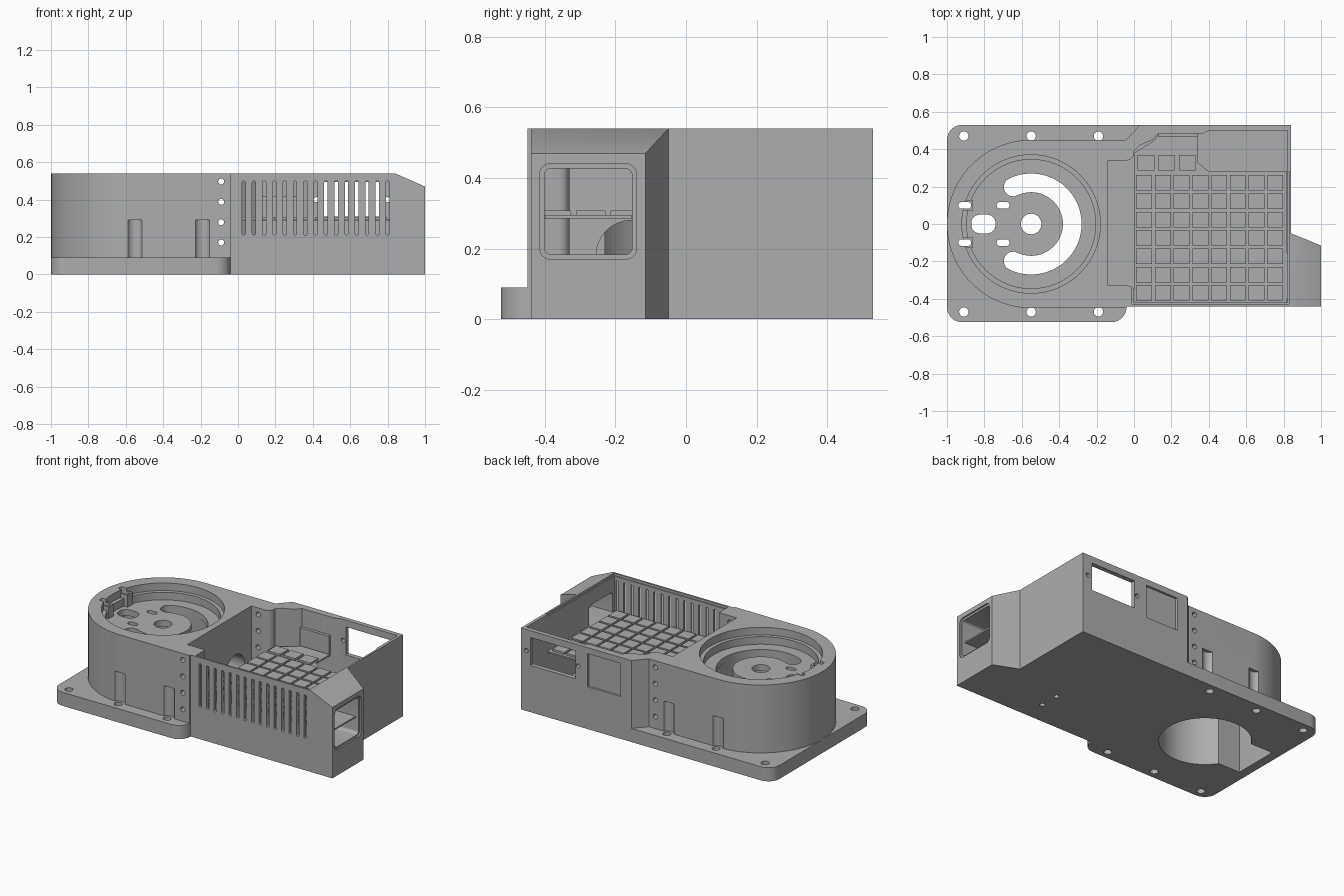
import bpy, bmesh
from math import sin, cos, radians

cube = bpy.data.objects.get("Cube")
if cube:
    bpy.data.objects.remove(cube)

grey = bpy.data.materials.new("plain grey")
grey.use_nodes = True
COLOUR = (0.42, 0.42, 0.42, 1)
grey.diffuse_color = COLOUR
grey.node_tree.nodes["Principled BSDF"].inputs["Base Color"].default_value = COLOUR

TOP = 0.54
CX = -0.55  # centre of the round end


def arc(cx, cy, r, a0, a1, n):
    steps = [radians(a0 + (a1 - a0) * i / n) for i in range(n + 1)]
    return [(cx + r * cos(a), cy + r * sin(a)) for a in steps]


def circle(cx, cy, r, n=32):
    return arc(cx, cy, r, 0, 360, n)[:-1]


def rect(x0, y0, x1, y1):
    return [(x0, y0), (x1, y0), (x1, y1), (x0, y1)]


def rounded(x0, y0, x1, y1, r, n=6):
    return (arc(x1 - r, y1 - r, r, 0, 90, n) + arc(x0 + r, y1 - r, r, 90, 180, n)
            + arc(x0 + r, y0 + r, r, 180, 270, n) + arc(x1 - r, y0 + r, r, 270, 360, n))


def prism(name, outline, low, high, axis="z"):
    """Extrude a flat outline along one axis."""
    place = {"x": lambda u, v, w: (w, u, v),
             "y": lambda u, v, w: (u, w, v),
             "z": lambda u, v, w: (u, v, w)}[axis]
    bm = bmesh.new()
    ends = [[bm.verts.new(place(u, v, w)) for u, v in outline] for w in (low, high)]
    bm.faces.new(ends[0])
    bm.faces.new(ends[1])
    n = len(outline)
    for i in range(n):
        j = (i + 1) % n
        bm.faces.new((ends[0][i], ends[0][j], ends[1][j], ends[1][i]))
    bmesh.ops.recalc_face_normals(bm, faces=bm.faces)
    mesh = bpy.data.meshes.new(name)
    bm.to_mesh(mesh)
    bm.free()
    mesh.materials.append(grey)
    obj = bpy.data.objects.new(name, mesh)
    bpy.context.collection.objects.link(obj)
    return obj


def combine(target, tool, operation):
    mod = target.modifiers.new("shape", "BOOLEAN")
    mod.operation = operation
    mod.solver = "EXACT"
    mod.object = tool
    bpy.context.view_layer.objects.active = target
    bpy.ops.object.modifier_apply(modifier=mod.name)
    bpy.data.objects.remove(tool)


def cut(outline, low, high, axis="z"):
    combine(housing, prism("cutter", outline, low, high, axis), "DIFFERENCE")


def add(outline, low, high, axis="z"):
    combine(housing, prism("addition", outline, low, high, axis), "UNION")


# Mounting flange, round-ended body and electronics box
housing = prism("housing", rounded(-1, -0.525, -0.04, 0.53, 0.08), 0, 0.09)
add([(-0.04, -0.45), (-0.04, 0.45)] + arc(CX, 0, 0.45, 90, 270, 48), 0, TOP)
add([(-0.06, -0.44), (1, -0.44), (1, -0.115), (0.84, -0.05), (0.84, 0.53),
     (0.03, 0.53), (-0.06, 0.43)], 0, TOP)
add(rect(-0.13, 0.42, 0.1, 0.53), 0, 0.09)

# Sloped top of the side port
cut([(0.84, TOP), (1.02, 0.461), (1.02, 0.7), (0.84, 0.7)], -0.6, 0, "y")

# Box interior with its narrow pocket beside the round body
cut([(-0.14, -0.33)] + arc(-0.03, -0.36, 0.03, 90, 0, 4)
    + [(0, -0.42), (0.82, -0.42), (0.82, 0.5), (0.4, 0.5), (0.37, 0.485),
       (0.13, 0.485), (0.1, 0.45), (0.03, 0.42), (0, 0.39)]
    + arc(-0.04, 0.38, 0.04, 0, -90, 4) + [(-0.14, 0.34)], 0.04, 0.7)
cut(rect(-0.01, -0.428, 0.828, 0.28), 0.525, 0.7)

# Stepped round recess on top, open cavity below
cut(circle(CX, 0, 0.37, 64), 0.49, 0.7)
cut(circle(CX, 0, 0.345, 64), 0.44, 0.7)
cut(circle(CX, 0, 0.275, 48), -0.1, 0.4)
cut(rect(-0.94, -0.15, CX, 0.15), -0.1, 0.4)

# Raised guides at the rim
for y in (-0.1, 0.1):
    add(rect(-0.945, y - 0.027, -0.86, y + 0.027), 0.42, 0.52)

# Openings in the platform: crescent, centre bore, oblong holes
crescent = (arc(CX, 0, 0.27, -116, 116, 40)
            + arc(CX + 0.22 * cos(radians(116)), 0.22 * sin(radians(116)), 0.05, 116, 296, 10)[1:-1]
            + arc(CX, 0, 0.17, 116, -116, 40)
            + arc(CX + 0.22 * cos(radians(116)), -0.22 * sin(radians(116)), 0.05, 64, 244, 10)[1:-1])
cut(crescent, 0.36, 0.7)
cut(circle(CX, 0, 0.055), 0.36, 0.7)
cut(rounded(-0.87, -0.05, -0.74, 0.05, 0.045), 0.36, 0.7)
for x in (-0.905, -0.7):
    for y in (-0.1, 0.1):
        cut(rounded(x - 0.034, y - 0.017, x + 0.034, y + 0.017, 0.015), 0.36, 0.7)

# Flange screw holes, with clearance pockets in the body wall
for side in (-1, 1):
    for x in (-0.91, CX, -0.19):
        cut(circle(x, side * 0.47, 0.025, 20), -0.1, 0.2)
        if x > -0.9:
            cut(circle(x, side * 0.47, 0.043, 24), 0.09, 0.29)

# Column of side holes through the pocket
for i in range(4):
    cut(circle(-0.09, 0.17 + 0.109 * i, 0.016, 16), -0.6, 0.6, "y")

# Round cable passages from the pocket into the cavity
for y in (-0.155, 0.17):
    cut(circle(y, 0.18, 0.1), -0.4, -0.1, "x")

# Ventilation slots in the front wall
for i in range(15):
    x = 0.03 + 0.055 * i
    cut(rounded(x - 0.009, 0.21, x + 0.009, 0.5, 0.0085, 4), -0.5, -0.41, "y")

# Back display window, its screw holes and the recessed panel
cut(rect(0.44, 0.31, 0.77, 0.495), 0.45, 0.6, "y")
for x in (0.42, 0.8):
    cut(circle(x, 0.4, 0.014, 16), 0.45, 0.6, "y")
cut(rect(0.11, 0.28, 0.35, 0.5), 0.515, 0.6, "y")

# Side port with a stepped frame
cut(rounded(-0.415, 0.17, -0.14, 0.44, 0.03), 0.99, 1.1, "x")
cut(rounded(-0.402, 0.183, -0.153, 0.427, 0.02), 0.78, 1.1, "x")

# Blind screw holes under the floor
for y in (-0.29, -0.16):
    cut(circle(0.466, y, 0.016, 16), -0.1, 0.03)

# Inner deck with shallow square pads
prism("deck", [(0.001, -0.419), (0.819, -0.419), (0.819, -0.4), (0.97, -0.4), (0.97, -0.155),
               (0.819, -0.155), (0.819, 0.28), (0.4, 0.28), (0.34, 0.33), (0.34, 0.484),
               (0.135, 0.484), (0.105, 0.445), (0.001, 0.38)], 0.285, 0.295)
for i in range(8):
    for j in range(7):
        x, y = 0.012 + 0.1 * i, -0.41 + 0.098 * j
        prism("deck_pad", rect(x, y, x + 0.085, y + 0.083), 0.294, 0.308)
for i in range(3):
    x = 0.02 + 0.11 * i
    prism("deck_rib", rect(x, 0.285, x + 0.09, 0.37), 0.294, 0.308)

# Connector strip against the back wall
prism("connector", rect(0.13, 0.465, 0.34, 0.49), 0.3, 0.42)

# Smooth the curved walls, keep edges sharp
bpy.ops.object.select_all(action="DESELECT")
housing.select_set(True)
bpy.context.view_layer.objects.active = housing
bpy.ops.object.shade_smooth_by_angle(angle=radians(30))
